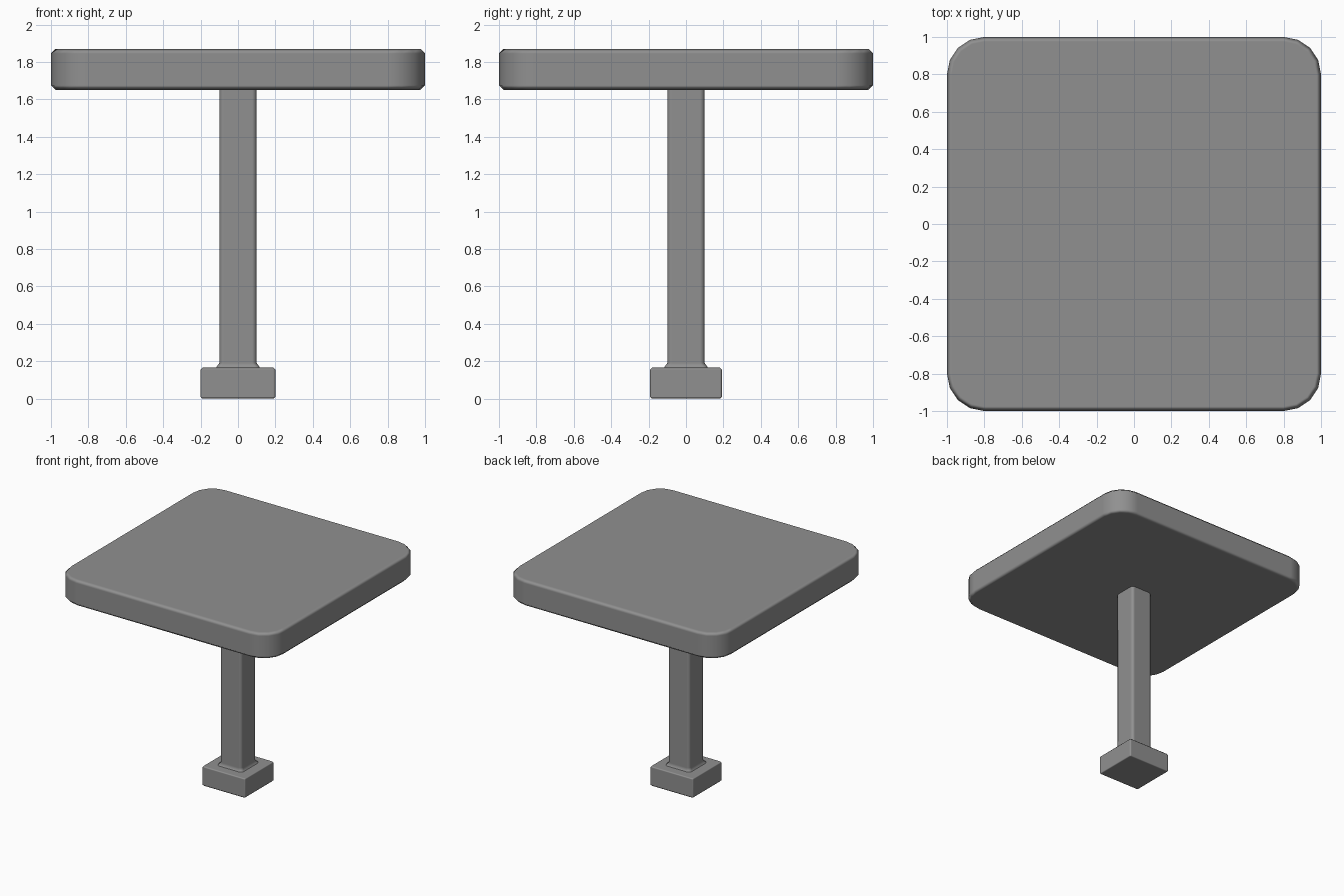
import bpy, bmesh
from math import sin, cos, pi, radians

if "Cube" in bpy.data.objects:
    bpy.data.objects.remove(bpy.data.objects["Cube"])

grey = bpy.data.materials.new("dark_grey")
grey.diffuse_color = (0.28, 0.28, 0.28, 1)
grey.use_nodes = True
grey.node_tree.nodes["Principled BSDF"].inputs["Base Color"].default_value = grey.diffuse_color


def rounded_rect(hx, hy, r, seg):
    """Outline of a rectangle with rounded corners, counter-clockwise."""
    pts = []
    for i, (sx, sy) in enumerate([(1, 1), (-1, 1), (-1, -1), (1, -1)]):
        for k in range(seg + 1):
            a = (i + k / seg) * pi / 2
            pts.append((sx * (hx - r) + r * cos(a), sy * (hy - r) + r * sin(a)))
    return pts


def loft(name, rings, seg):
    """Closed solid through rings of (half x, half y, corner radius, z)."""
    bm = bmesh.new()
    loops = [[bm.verts.new((x, y, z)) for x, y in rounded_rect(hx, hy, r, seg)]
             for hx, hy, r, z in rings]
    n = len(loops[0])
    for a, b in zip(loops, loops[1:]):
        for i in range(n):
            j = (i + 1) % n
            bm.faces.new((a[i], a[j], b[j], b[i]))
    bm.faces.new(loops[0][::-1])
    bm.faces.new(loops[-1])
    mesh = bpy.data.meshes.new(name)
    bm.to_mesh(mesh)
    bm.free()
    mesh.materials.append(grey)
    ob = bpy.data.objects.new(name, mesh)
    bpy.context.collection.objects.link(ob)
    bpy.ops.object.select_all(action='DESELECT')
    ob.select_set(True)
    bpy.context.view_layer.objects.active = ob
    bpy.ops.object.shade_smooth_by_angle(angle=radians(60))
    # Large flat faces stay flat, only the rims shade round
    wn = ob.modifiers.new("flat_faces", 'WEIGHTED_NORMAL')
    wn.keep_sharp = True
    wn.weight = 100
    return ob


# Table top: rounded corners, chamfered upper and lower rims
c = 0.025
loft("table_top", [(1 - c, 1 - c, 0.2 - c, 1.65), (1, 1, 0.2, 1.65 + c),
                   (1, 1, 0.2, 1.87 - c), (1 - c, 1 - c, 0.2 - c, 1.87)], 4)

# Column: slim square post flaring out where it meets the foot
loft("column", [(0.12, 0.12, 0.025, 0.16), (0.115, 0.115, 0.025, 0.17),
                (0.1, 0.1, 0.025, 0.19), (0.1, 0.1, 0.025, 1.66)], 2)

# Foot: small block with softened edges
b = 0.01
loft("foot", [(0.2 - b, 0.193 - b, 0.005, 0), (0.2, 0.193, 0.012, b),
              (0.2, 0.193, 0.012, 0.165 - b), (0.2 - b, 0.193 - b, 0.005, 0.165)], 2)
